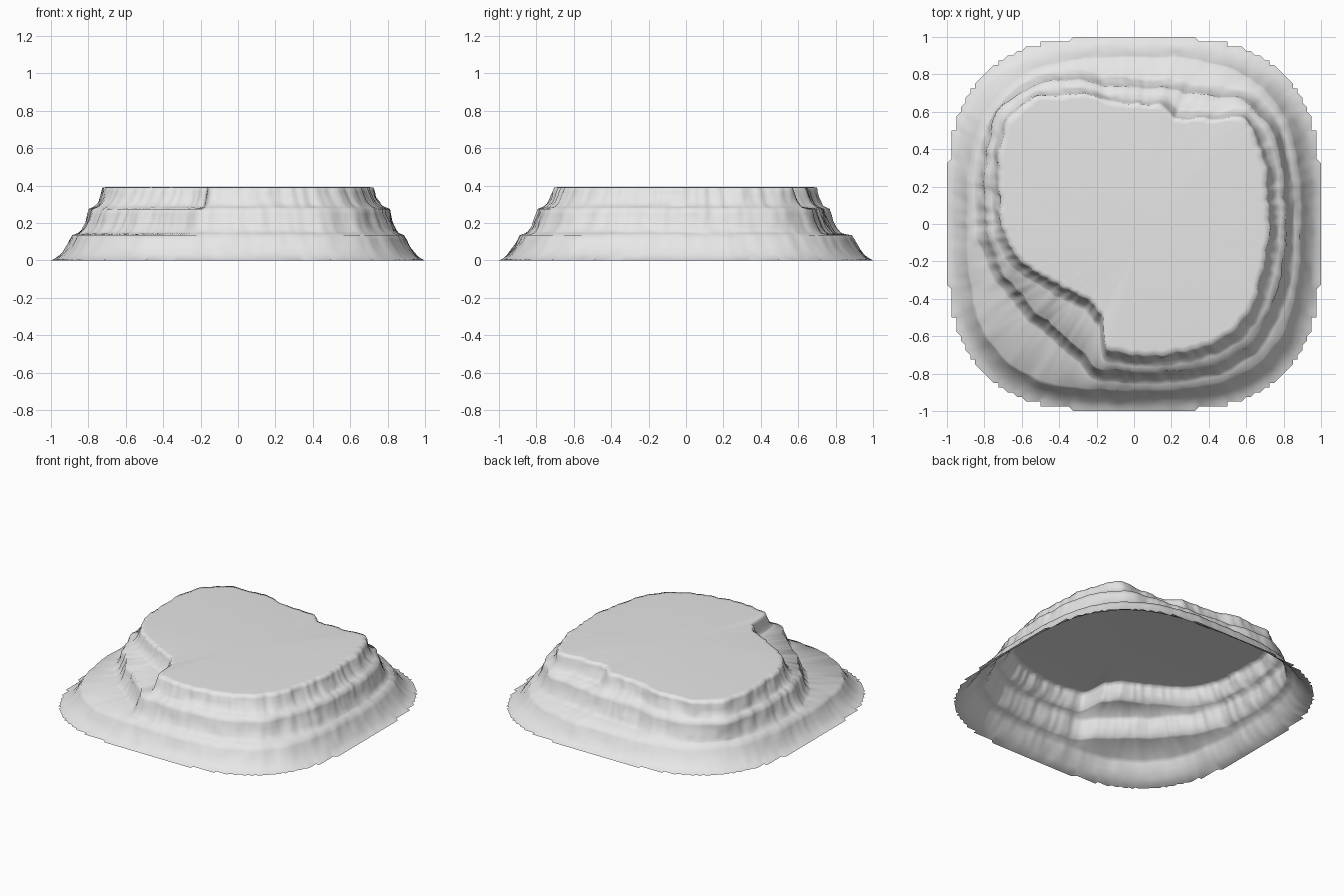
import bpy
import bmesh
from math import atan2, cos, sin, hypot, tau
from mathutils import Vector, noise

cube = bpy.data.objects.get("Cube")
if cube:
    bpy.data.objects.remove(cube, do_unlink=True)

SEGMENTS = 480
GRID = 0.025

# Rim outlines of the upper two terraces, anticlockwise from the left side
TOP_RIM = [(.72, .03), (.7, .3), (.6, .57), (.41, .56), (.2, .56), (.16, .63),
           (-.16, .65), (-.24, .7), (-.53, .69), (-.67, .56), (-.72, .4),
           (-.72, .18), (-.7, -.05), (-.61, -.2), (-.4, -.32), (-.21, -.42),
           (-.16, -.51), (-.16, -.66), (-.02, -.7), (.16, -.7), (.4, -.65),
           (.56, -.55), (.66, -.38), (.71, -.14)]
MIDDLE_RIM = [(.81, .01), (.79, .3), (.72, .55), (.6, .65), (.4, .69), (.2, .71),
              (-.15, .74), (-.28, .77), (-.52, .76), (-.72, .62), (-.79, .4),
              (-.79, .1), (-.76, -.12), (-.68, -.28), (-.52, -.47), (-.4, -.57),
              (-.27, -.68), (-.22, -.76), (0, -.79), (.2, -.79), (.46, -.74),
              (.64, -.62), (.75, -.42), (.8, -.2)]

angles = [tau * i / SEGMENTS for i in range(SEGMENTS)]


def rounded_square(size, power=3.1):
    return [size / (abs(cos(a)) ** power + abs(sin(a)) ** power) ** (1 / power)
            for a in angles]


def outline_radii(points):
    """Turn an outline into one softened radius per angle."""
    polar = sorted((atan2(y, x) % tau, hypot(x, y)) for x, y in points)
    polar = [(polar[-1][0] - tau, polar[-1][1])] + polar + [(polar[0][0] + tau, polar[0][1])]
    radii = []
    for a in angles:
        for (a0, r0), (a1, r1) in zip(polar, polar[1:]):
            if a0 <= a <= a1:
                # straight line between the two outline points
                radii.append(r0 * r1 * sin(a1 - a0)
                             / (r0 * sin(a - a0) + r1 * sin(a1 - a)))
                break
    for _ in range(6):
        radii = [(radii[i - 1] + radii[i] + radii[(i + 1) % SEGMENTS]) / 3
                 for i in range(SEGMENTS)]
    return radii


def weathered(radii, seed, amount):
    """Add broad and fine erosion to a rim."""
    result = []
    for a, r in zip(angles, radii):
        p = Vector((cos(a), sin(a), seed))
        result.append(r + amount * (noise.noise(p * 7) + 0.6 * noise.noise(p * 17)))
    return result


base = rounded_square(1.0)
rim_low = weathered(rounded_square(.885, 3), 1, .008)
rim_mid = weathered(outline_radii(MIDDLE_RIM), 2, .014)
rim_top = weathered(outline_radii(TOP_RIM), 3, .016)
foot_mid = [min(r + .07, low - .025) for r, low in zip(rim_mid, rim_low)]
foot_top = [min(r + .07, mid - .025) for r, mid in zip(rim_top, rim_mid)]

# Each terrace: foot, rim, foot height, rim height
terraces = [(base, rim_low, 0, .135), (foot_mid, rim_mid, .145, .275),
            (foot_top, rim_top, .285, .39)]
# Concave cliff: share of the way inwards, share of the way up
CLIFF = [(0, 0), (.2, .07), (.45, .24), (.7, .52), (.88, .8), (1, 1)]

bm = bmesh.new()
rings = []


def add_ring(radii, z, snap=False):
    ring = []
    for a, r in zip(angles, radii):
        x, y = r * cos(a), r * sin(a)
        if snap:
            x, y = round(x / GRID) * GRID, round(y / GRID) * GRID
        ring.append(bm.verts.new((x, y, z)))
    rings.append(ring)


# Cliffs and ledges
for level, (foot, rim, z0, z1) in enumerate(terraces):
    for inward, up in CLIFF:
        radii = [f + (r - f) * inward for f, r in zip(foot, rim)]
        if 0 < up < 1:
            radii = weathered(radii, level + up, .008)
        add_ring(radii, z0 + (z1 - z0) * up, snap=level == 0 and up == 0)

# Flat top
add_ring([r * .96 for r in rim_top], .392)
for lower, upper in zip(rings, rings[1:]):
    for i in range(SEGMENTS):
        j = (i + 1) % SEGMENTS
        bm.faces.new((lower[i], lower[j], upper[j], upper[i]))
centre = bm.verts.new((.05, -.05, .392))
for i in range(SEGMENTS):
    bm.faces.new((rings[-1][i], rings[-1][(i + 1) % SEGMENTS], centre))

bmesh.ops.dissolve_degenerate(bm, dist=.0001, edges=bm.edges[:])
bmesh.ops.remove_doubles(bm, verts=bm.verts[:], dist=.0001)
for face in bm.faces:
    face.smooth = True

mesh = bpy.data.meshes.new("terraced_plateau")
bm.to_mesh(mesh)
bm.free()
plateau = bpy.data.objects.new("terraced_plateau", mesh)
bpy.context.collection.objects.link(plateau)

stone = bpy.data.materials.new("pale_grey_stone")
stone.use_nodes = True
colour = (.8, .8, .8, 1)
stone.diffuse_color = colour
stone.node_tree.nodes["Principled BSDF"].inputs["Base Color"].default_value = colour
mesh.materials.append(stone)
